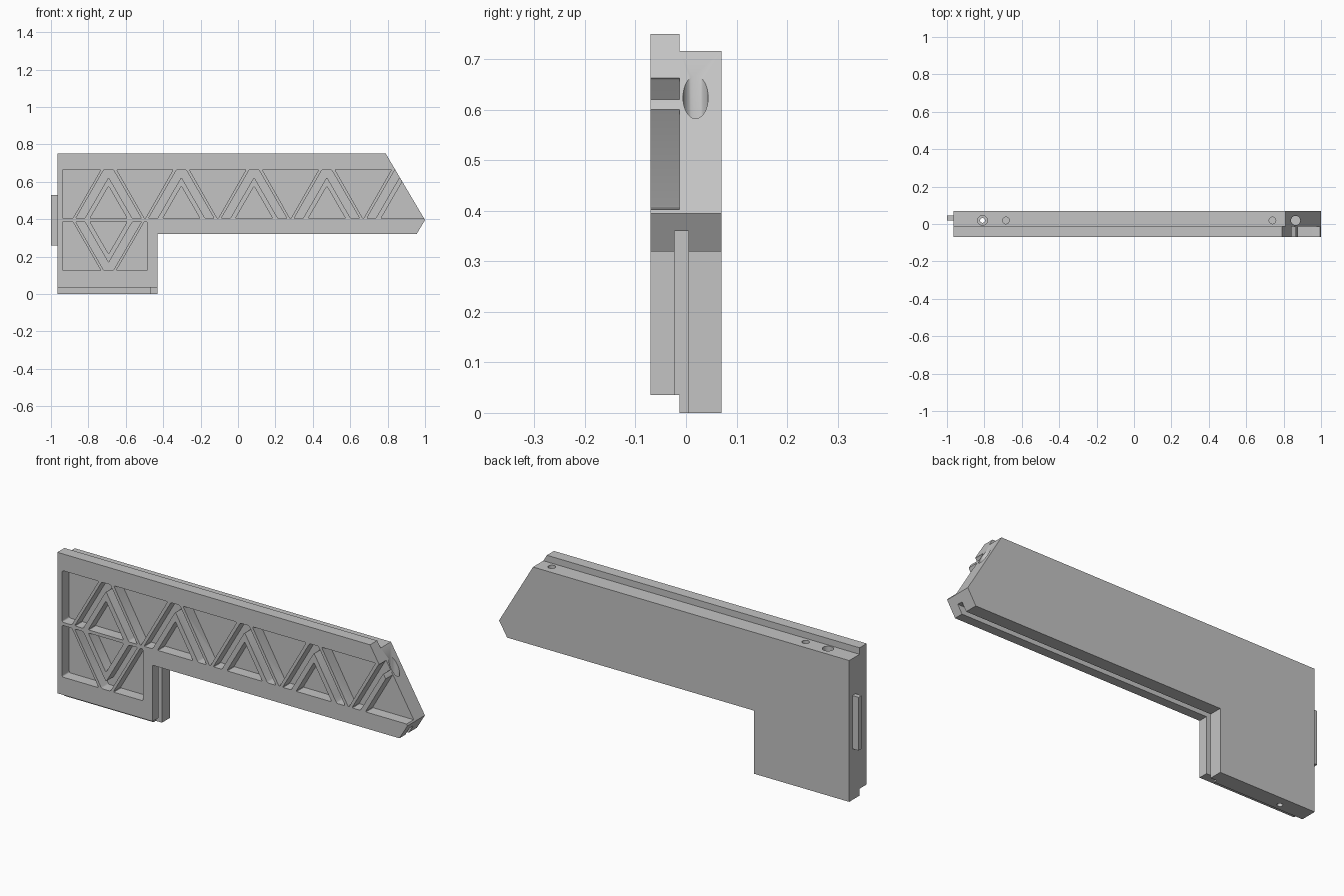
import bpy, bmesh, math

cube = bpy.data.objects.get("Cube")
if cube:
    bpy.data.objects.remove(cube, do_unlink=True)

grey = bpy.data.materials.new("plain grey")
grey.use_nodes = True
colour = (0.55, 0.55, 0.55, 1)
grey.diffuse_color = colour
grey.node_tree.nodes["Principled BSDF"].inputs["Base Color"].default_value = colour


def finish(name, bm):
    bmesh.ops.recalc_face_normals(bm, faces=bm.faces)
    mesh = bpy.data.meshes.new(name)
    bm.to_mesh(mesh)
    bm.free()
    mesh.materials.append(grey)
    obj = bpy.data.objects.new(name, mesh)
    bpy.context.collection.objects.link(obj)
    return obj


def prisms(name, outlines, y0, y1, rounding=0):
    """Extrude x-z outlines along y, optionally rounding their corners."""
    bm = bmesh.new()
    for pts in outlines:
        face = bm.faces.new([bm.verts.new((x, y0, z)) for x, z in pts])
        ext = bmesh.ops.extrude_face_region(bm, geom=[face])["geom"]
        new = [v for v in ext if isinstance(v, bmesh.types.BMVert)]
        bmesh.ops.translate(bm, verts=new, vec=(0, y1 - y0, 0))
    if rounding:
        across = [e for e in bm.edges
                  if abs(e.verts[0].co.y - e.verts[1].co.y) > 0.01]
        bmesh.ops.bevel(bm, geom=across, offset=rounding, segments=3,
                        profile=0.5, affect='EDGES')
    return finish(name, bm)


def bore(x, r, z0, z1):
    """Upright round cutter."""
    bm = bmesh.new()
    bmesh.ops.create_cone(bm, cap_ends=True, segments=32, radius1=r,
                          radius2=r, depth=z1 - z0)
    bmesh.ops.translate(bm, verts=bm.verts, vec=(x, HOLE_Y, (z0 + z1) / 2))
    return finish("bore_cutter", bm)


def carve(obj, cutters):
    for c in cutters:
        mod = obj.modifiers.new("cut", 'BOOLEAN')
        mod.operation, mod.solver, mod.object = 'DIFFERENCE', 'EXACT', c
    bpy.context.view_layer.update()
    graph = bpy.context.evaluated_depsgraph_get()
    mesh = bpy.data.meshes.new_from_object(obj.evaluated_get(graph))
    obj.modifiers.clear()
    obj.data = mesh
    for c in cutters:
        bpy.data.objects.remove(c, do_unlink=True)


FRONT, SPLIT, BACK = -0.07, -0.013, 0.07
LEFT, GRIP, HOLE_Y = -0.965, -0.43, 0.019


def outline(low, high):
    """Side outline of the body between two heights."""
    slant = 0.79 + (0.75 - high) * 0.592
    return [(LEFT, low), (GRIP, low), (GRIP, 0.32), (0.955, 0.32),
            (1.0, 0.395), (slant, high), (LEFT, high)]


# Truss pockets: upright triangles, arched slots and hanging triangles
Z0, Z1 = 0.403, 0.665
START, STEP = -0.692, 0.389
K = math.sqrt(3)
RUN = (Z1 - Z0) / K


def triangle(c):
    return [(c - 0.1, Z0), (c + 0.1, Z0), (c, Z0 + 0.1 * K)]


def arch(c):
    w, v = 0.176, 0.128
    return [(c - w, Z0), (c - v, Z0), (c, Z0 + v * K), (c + v, Z0),
            (c + w, Z0), (c + w - RUN, Z1), (c - w + RUN, Z1)]


def hanging(c):
    return [(c, Z0 - 0.003), (c + RUN, Z1), (c - RUN, Z1)]


def flipped(pts):
    return [(x, 0.79 - z) for x, z in pts]


centres = [START + i * STEP for i in range(5)]
end_pocket = [(LEFT + 0.027, Z0), (START - 0.192, Z0),
              (START - 0.192 + RUN, Z1), (LEFT + 0.027, Z1)]
grip_pocket = [(START + 0.192, Z0), (-0.485, Z0),
               (-0.485, Z1), (START + 0.192 - RUN, Z1)]
last = centres[-1] - 0.1
tip_pocket = [(last, Z0), (1.1, Z0), (1.1, 0.65), (last + (0.65 - Z0) / K, 0.65)]

pockets = [end_pocket, tip_pocket]
pockets += [triangle(c) for c in centres[:-1]]
pockets += [hanging(c + STEP / 2) for c in centres[:-1]]
pockets += [flipped(p) for p in (end_pocket, triangle(START), grip_pocket)]
slots = [arch(c) for c in centres] + [flipped(arch(START))]


def groove():
    """Channel under the arm and along the grip edge."""
    return prisms("groove_cutter", [[(-0.465, -0.1), (1.1, -0.1),
                                     (1.1, 0.36), (-0.465, 0.36)]], -0.023, 0.005)


# Front plate with its truss
front_plate = prisms("front_plate", [outline(0.035, 0.75)], FRONT, SPLIT)
carve(front_plate, [
    prisms("pocket_cutter", pockets, FRONT - 0.05, SPLIT + 0.02, 0.007),
    prisms("slot_cutter", slots, FRONT - 0.05, SPLIT + 0.02, 0.007),
    groove()])

# Back plate with its upright holes
back_plate = prisms("back_plate", [outline(0, 0.717)], SPLIT, BACK)
carve(back_plate, [
    groove(),
    bore(-0.81, 0.026, 0.6, 0.8), bore(-0.81, 0.013, -0.1, 0.65),
    bore(-0.685, 0.018, 0.55, 0.8), bore(0.74, 0.018, 0.55, 0.8),
    bore(0.864, 0.025, 0.45, 0.8)])

# Tab on the end face
end_tab = prisms("end_tab", [[(-1, 0.26), (LEFT + 0.005, 0.26),
                              (LEFT + 0.005, 0.53), (-1, 0.53)]], 0.02, 0.045)

bpy.ops.object.select_all(action='DESELECT')
for obj in (front_plate, back_plate, end_tab):
    obj.select_set(True)
bpy.context.view_layer.objects.active = front_plate
bpy.ops.object.shade_smooth_by_angle(angle=math.radians(35))
